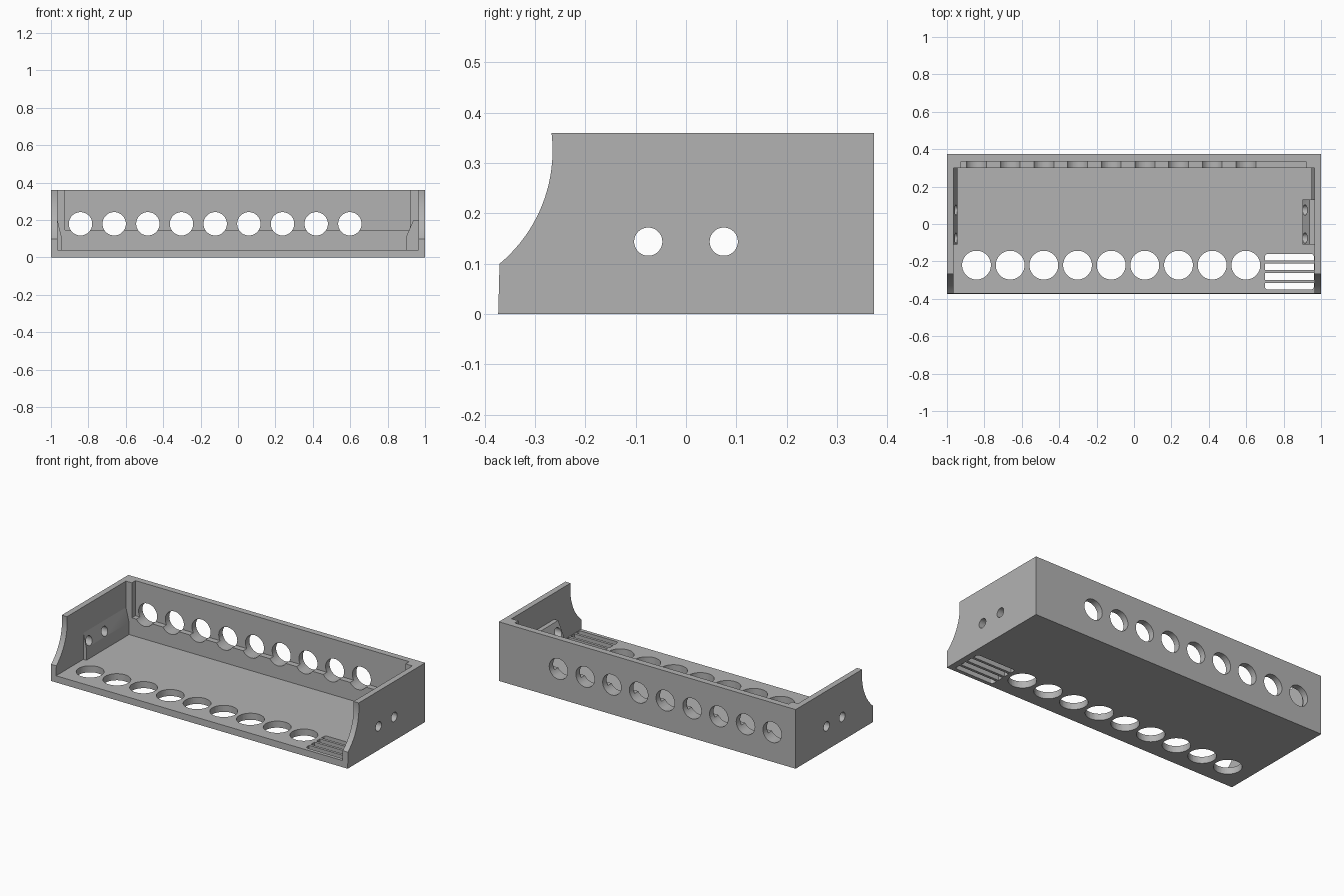
import bpy, bmesh, math
from mathutils import Matrix, Vector

cube = bpy.data.objects.get("Cube")
if cube:
    bpy.data.objects.remove(cube, do_unlink=True)

grey = bpy.data.materials.new("plain_grey")
grey.use_nodes = True
grey.diffuse_color = (0.45, 0.45, 0.45, 1)
grey.node_tree.nodes["Principled BSDF"].inputs["Base Color"].default_value = (0.45, 0.45, 0.45, 1)


def finish(name, bm):
    bmesh.ops.recalc_face_normals(bm, faces=bm.faces)
    mesh = bpy.data.meshes.new(name)
    bm.to_mesh(mesh)
    bm.free()
    mesh.materials.append(grey)
    obj = bpy.data.objects.new(name, mesh)
    bpy.context.collection.objects.link(obj)
    return obj


def add_box(bm, lo, hi):
    lo, hi = Vector(lo), Vector(hi)
    mat = Matrix.Translation((lo + hi) / 2) @ Matrix.Diagonal((*(hi - lo), 1))
    return bmesh.ops.create_cube(bm, size=1, matrix=mat)["verts"]


def add_hole(bm, centre, radius, depth, axis):
    turn = {"x": Matrix.Rotation(math.pi / 2, 4, "Y"),
            "y": Matrix.Rotation(math.pi / 2, 4, "X"),
            "z": Matrix.Identity(4)}[axis]
    bmesh.ops.create_cone(bm, cap_ends=True, segments=48, radius1=radius, radius2=radius,
                          depth=depth, matrix=Matrix.Translation(centre) @ turn)


def extrude(name, points, offset):
    bm = bmesh.new()
    face = bm.faces.new([bm.verts.new(p) for p in points])
    new = bmesh.ops.extrude_face_region(bm, geom=[face])["geom"]
    bmesh.ops.translate(bm, vec=offset, verts=[v for v in new if isinstance(v, bmesh.types.BMVert)])
    return finish(name, bm)


def cut(obj, cutter):
    mod = obj.modifiers.new("cut", "BOOLEAN")
    mod.operation, mod.solver, mod.object = "DIFFERENCE", "EXACT", cutter
    bpy.ops.object.select_all(action="DESELECT")
    bpy.context.view_layer.objects.active = obj
    obj.select_set(True)
    bpy.ops.object.modifier_apply(modifier=mod.name)
    bpy.ops.object.shade_smooth_by_angle(angle=math.radians(30))


# Tray block with scooped front ends
WALL, FLOOR, R = 0.965, 0.04, 0.293
cy, cz = -0.558, 0.325
start, end = math.asin((0.1 - cz) / R), math.asin((0.36 - cz) / R)
angles = [start + (end - start) * i / 20 for i in range(21)]
side = [(-1, 0.373, 0.36), (-1, 0.373, 0), (-1, -0.373, 0)]
side += [(-1, cy + R * math.cos(a), cz + R * math.sin(a)) for a in angles]
tray = extrude("tray", side, (2, 0, 0))

# Hollow interior, then the shallow recess in the back wall
bm = bmesh.new()
add_box(bm, (-WALL, -1, FLOOR), (WALL, 0.30, 1))
hollow = finish("hollow_cutter", bm)
bm = bmesh.new()
add_box(bm, (-0.925, 0.2, 0.147), (0.919, 0.335, 1))
recess = finish("recess_cutter", bm)

# Rows of round holes in floor and back wall
bm = bmesh.new()
for i in range(9):
    x = -0.842 + 0.18 * i
    add_hole(bm, (x, -0.22, 0.02), 0.077, 0.2, "z")
    add_hole(bm, (x, 0.34, 0.18), 0.0625, 0.2, "y")
# Vent opening with rounded corners
verts = add_box(bm, (0.70, -0.35, -0.1), (0.962, -0.16, 0.1))
edges = {e for v in verts for e in v.link_edges
         if abs(e.verts[0].co.z - e.verts[1].co.z) > 0.1}
bmesh.ops.bevel(bm, geom=list(edges), offset=0.015, segments=4, profile=0.5, affect="EDGES")
openings = finish("opening_cutter", bm)

# Screw holes through the end walls
bm = bmesh.new()
for y in (-0.075, 0.075):
    for s in (-1, 1):
        add_hole(bm, (s * 0.95, y, 0.144), 0.028, 0.3, "x")
screws = finish("screw_cutter", bm)

for cutter in (hollow, recess, openings, screws):
    cut(tray, cutter)

# Sloped pads on the inside of the end walls
def pad(name, s, top, inner, y0, y1):
    points = [(s * WALL, y0, FLOOR), (s * WALL, y0, 0.2)]
    if top < WALL:
        points.append((s * top, y0, 0.2))
    points += [(s * inner, y0, 0.113), (s * inner, y0, FLOOR)]
    cut(extrude(name, points, (0, y1 - y0, 0)), screws)

pad("right_pad", -1, WALL, 0.944, -0.11, 0.30)
pad("left_pad", 1, 0.938, 0.90, -0.11, 0.13)
pad("left_rear_pad", 1, WALL, 0.948, 0.13, 0.30)

# Vent bars
for i, y in enumerate((-0.203, -0.255, -0.307)):
    bm = bmesh.new()
    add_box(bm, (0.70, y - 0.008, 0), (0.962, y + 0.008, FLOOR))
    finish(f"vent_bar_{i + 1}", bm)

for cutter in (hollow, recess, openings, screws):
    bpy.data.objects.remove(cutter, do_unlink=True)
